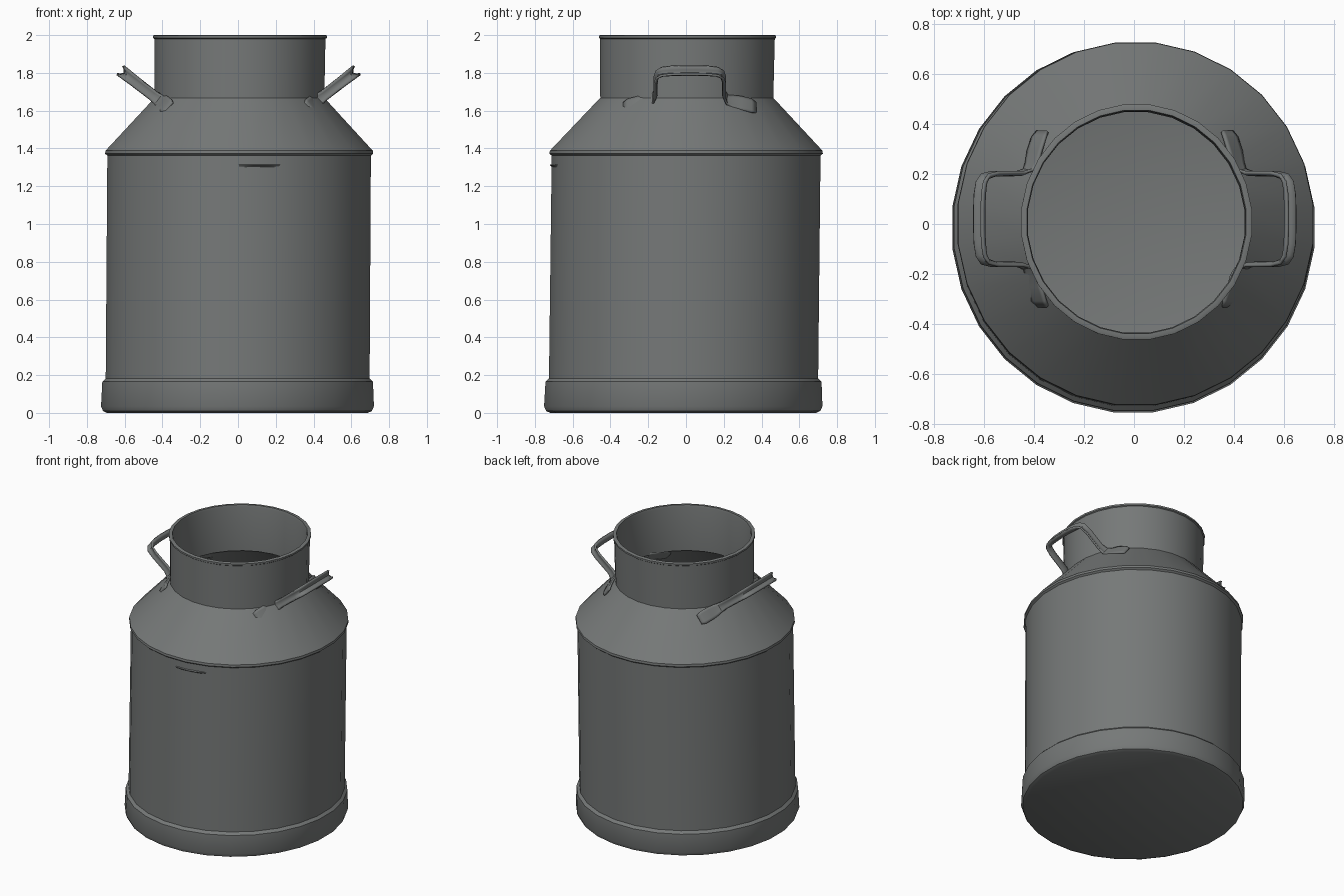
import bpy, bmesh, math
from mathutils import Vector

if "Cube" in bpy.data.objects:
    bpy.data.objects.remove(bpy.data.objects["Cube"])

SIDES = 28
metal = bpy.data.materials.new("dull grey metal")
metal.diffuse_color = (0.18, 0.19, 0.188, 1)
metal.use_nodes = True
metal.node_tree.nodes["Principled BSDF"].inputs["Base Color"].default_value = metal.diffuse_color


def place(r, z, a):
    """Point on the slightly oval, slightly leaning can."""
    t = z / 2
    return Vector((-0.003 + 0.013 * t + r * math.cos(a),
                   -0.015 + 0.023 * t + 1.02 * r * math.sin(a), z))


def finish(bm, name, angle=30):
    me = bpy.data.meshes.new(name)
    bm.to_mesh(me)
    bm.free()
    me.materials.append(metal)
    ob = bpy.data.objects.new(name, me)
    bpy.context.collection.objects.link(ob)
    bpy.ops.object.select_all(action='DESELECT')
    ob.select_set(True)
    bpy.context.view_layer.objects.active = ob
    bpy.ops.object.shade_smooth_by_angle(angle=math.radians(angle))
    return ob


def skin(bm, rows, closed=False):
    """Join rows of points into a grid of quads."""
    vs = [[bm.verts.new(p) for p in row] for row in rows]
    n = len(vs[0])
    for a, b in zip(vs, vs[1:]):
        for i in range(n if closed else n - 1):
            j = (i + 1) % n
            bm.faces.new((a[i], a[j], b[j], b[i]))
    return vs


# can: base band, body, shoulder lip, shoulder, neck, rolled rim, inner neck wall
profile = [(0.695, 0), (0.716, 0.01), (0.727, 0.035), (0.721, 0.165), (0.703, 0.182),
           (0.702, 1.362), (0.714, 1.372), (0.712, 1.388), (0.452, 1.668),
           (0.456, 1.98), (0.463, 1.985), (0.463, 1.997), (0.456, 2.0),
           (0.440, 2.0), (0.436, 1.985), (0.436, 1.67)]
bm = bmesh.new()
rings = skin(bm, [[place(r, z, 2 * math.pi * (i + 0.5) / SIDES) for i in range(SIDES)]
                  for r, z in profile], closed=True)
bm.faces.new(rings[0][::-1])
finish(bm, "can_body")

# small raised ledge on the front of the body
bm = bmesh.new()
rows = []
for k in range(7):
    a = math.radians(-90 + 18 * k / 6)
    bulge = 0.012 * math.sin(math.pi * k / 6)
    rows.append([place(0.699, 1.316, a), place(0.701 + bulge, 1.313, a),
                 place(0.699, 1.303, a)])
skin(bm, rows)
bmesh.ops.recalc_face_normals(bm, faces=bm.faces[:])
finish(bm, "front_ledge")

# handles: channelled strip, (along slope, sideways, half width, channel depth)
half = [(-0.04, 0.35, 0.034, 0), (-0.022, 0.325, 0.044, 0), (0.0, 0.27, 0.044, 0),
        (0.012, 0.225, 0.040, 0), (0.03, 0.197, 0.032, 0.005),
        (0.07, 0.187, 0.027, 0.010), (0.20, 0.187, 0.027, 0.012),
        (0.25, 0.178, 0.028, 0.018), (0.275, 0.150, 0.028, 0.026),
        (0.285, 0.10, 0.028, 0.03), (0.288, 0.04, 0.028, 0.03)]
path = half + [(u, -v, w, d) for u, v, w, d in reversed(half)]


def handle(name, side):
    slope = Vector((0.79 * side, 0, 0.61))
    across = Vector((-0.61 * side, 0, 0.79))
    origin = Vector((0.003 + 0.40 * side, 0.02, 1.64))
    rows = []
    for i, (u, v, w, d) in enumerate(path):
        p, q = path[max(i - 1, 0)], path[min(i + 1, len(path) - 1)]
        t = Vector((q[0] - p[0], q[1] - p[1])).normalized()
        row = []
        for s in (-1, -0.6, 0, 0.6, 1):
            dip = d * (1 - s * s)
            row.append(origin + slope * (u + t.y * dip) + across * (w * s)
                       + Vector((0, v - t.x * dip, 0)))
        rows.append(row)
    bm = bmesh.new()
    skin(bm, rows)
    bmesh.ops.recalc_face_normals(bm, faces=bm.faces[:])
    ob = finish(bm, name, 40)
    mod = ob.modifiers.new("thickness", 'SOLIDIFY')
    mod.thickness = 0.012
    mod.offset = 0


handle("right_handle", 1)
handle("left_handle", -1)
